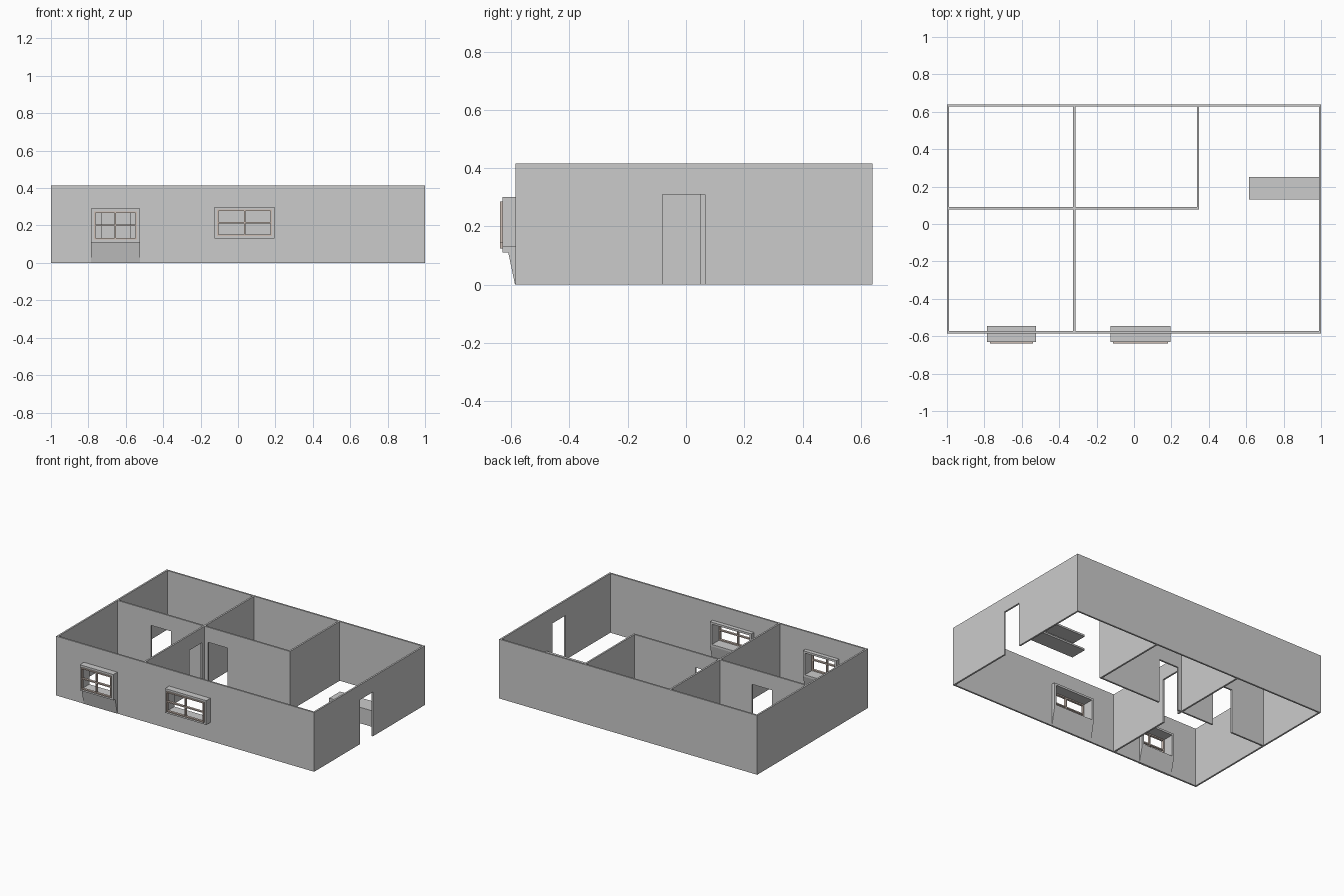
import bpy

if "Cube" in bpy.data.objects:
    bpy.data.objects.remove(bpy.data.objects["Cube"])

H, T = 0.415, 0.012          # wall height and thickness
DOOR = 0.31                  # door head height

trim = bpy.data.materials.new("trim")
trim.diffuse_color = (0.62, 0.52, 0.46, 1)
trim.use_nodes = True
trim.node_tree.nodes["Principled BSDF"].inputs["Base Color"].default_value = trim.diffuse_color


def mesh(name, verts, faces, mat=None):
    me = bpy.data.meshes.new(name)
    me.from_pydata(verts, [], faces)
    ob = bpy.data.objects.new(name, me)
    bpy.context.collection.objects.link(ob)
    if mat:
        me.materials.append(mat)
    return ob


def extrude_x(name, profile, x0, x1, mat=None):
    """Prism along x from a (y, z) profile that runs clockwise or not."""
    n = len(profile)
    verts = [(x, y, z) for x in (x0, x1) for y, z in profile]
    faces = [tuple(range(n))[::-1], tuple(range(n, 2 * n))]
    faces += [(i, (i + 1) % n, n + (i + 1) % n, n + i) for i in range(n)]
    return mesh(name, verts, faces, mat)


def box(name, x0, x1, y0, y1, z0, z1, mat=None):
    return extrude_x(name, [(y0, z0), (y1, z0), (y1, z1), (y0, z1)], x0, x1, mat)


def wall(name, axis, at, start, end, openings=()):
    """Wall along an axis; openings are (from, to, sill, head)."""
    def piece(a, b, z0, z1):
        if b - a < 1e-4 or z1 - z0 < 1e-4:
            return
        if axis == 'x':
            box(name, a, b, at, at + T, z0, z1)
        else:
            box(name, at, at + T, a, b, z0, z1)
    pos = start
    for a, b, sill, head in openings:
        piece(pos, a, 0, H)
        piece(a, b, 0, sill)
        piece(a, b, head, H)
        pos = b
    piece(pos, end, 0, H)


def ring(name, x0, x1, z0, z1, w, y0, y1, mat=None):
    """Rectangular frame facing the front."""
    box(name + "_left", x0, x0 + w, y0, y1, z0, z1, mat)
    box(name + "_right", x1 - w, x1, y0, y1, z0, z1, mat)
    box(name + "_bottom", x0 + w, x1 - w, y0, y1, z0, z0 + w, mat)
    box(name + "_top", x0 + w, x1 - w, y0, y1, z1 - w, z1, mat)


# window extents: x0, x1, z0, z1
windows = [(-0.785, -0.525, 0.11, 0.29), (-0.125, 0.195, 0.13, 0.30)]

# outer walls
wall("front_wall", 'x', -0.585, -1, 1, windows)
wall("back_wall", 'x', 0.64 - T, -1, 1)
wall("left_wall", 'y', -1, -0.585 + T, 0.64 - T)
wall("right_wall", 'y', 1 - T, -0.585 + T, 0.64 - T, [(-0.08, 0.065, 0, DOOR)])

# partitions
wall("long_partition", 'x', 0.078, -1 + T, 0.348,
     [(-0.73, -0.575, 0, DOOR), (-0.288, -0.135, 0, DOOR)])
wall("front_partition", 'y', -0.326, -0.585 + T, 0.078, [(-0.09, 0.05, 0, DOOR)])
wall("back_partition", 'y', -0.326, 0.078 + T, 0.64 - T)
wall("side_partition", 'y', 0.336, 0.078 + T, 0.64 - T)

# box windows with a four-pane sash
for x0, x1, z0, z1 in windows:
    ring("window_casing", x0, x1, z0, z1, 0.014, -0.63, -0.545)
    i = 0.014
    ring("window_sash", x0 + i, x1 - i, z0 + i, z1 - i, 0.008, -0.638, -0.622, trim)
    xm, zm = (x0 + x1) / 2, (z0 + z1) / 2
    box("sash_upright", xm - 0.004, xm + 0.004, -0.638, -0.622, z0 + i, z1 - i, trim)
    box("sash_crossbar", x0 + i, x1 - i, -0.638, -0.622, zm - 0.004, zm + 0.004, trim)

# sloped aprons under the sills
x0, x1, z0, z1 = windows[0]
extrude_x("left_apron", [(-0.587, 0), (-0.572, 0), (-0.545, z0), (-0.61, z0)], x0, x1)
x0, x1, z0, z1 = windows[1]
extrude_x("right_apron", [(-0.58, 0), (-0.572, 0), (-0.545, z0), (-0.58, z0)], x0, x1)

# counter beside the entrance: top, front panel and base shelf
box("counter_top", 0.615, 1 - T, 0.13, 0.25, 0.127, 0.14)
box("counter_panel", 0.615, 1 - T, 0.13, 0.14, 0.04, 0.127)
box("counter_base", 0.615, 1 - T, 0.13, 0.25, 0.028, 0.04)
